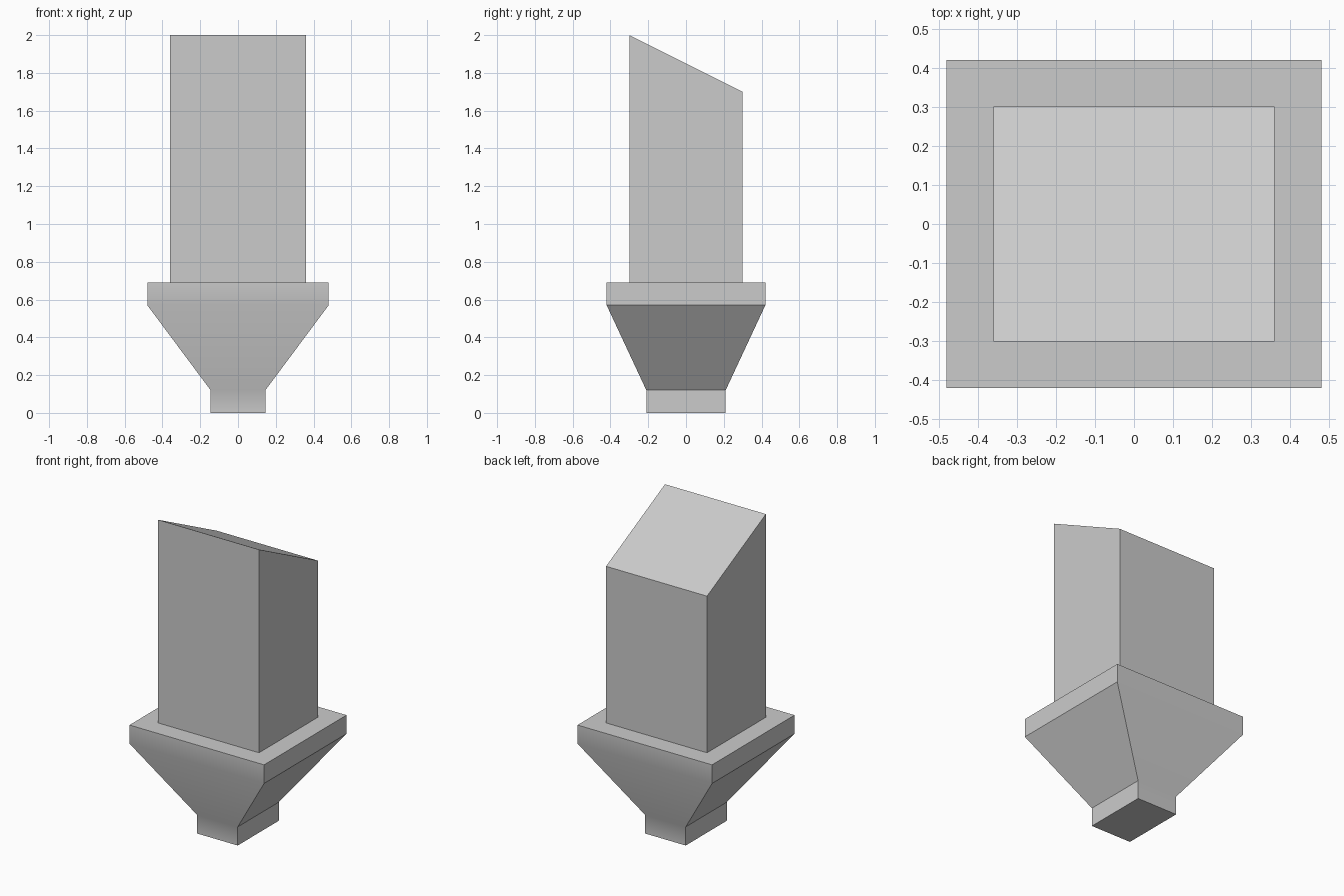
import bpy, bmesh, math

cube = bpy.data.objects.get("Cube")
if cube:
    bpy.data.objects.remove(cube, do_unlink=True)

GREY = (0.6, 0.6, 0.6, 1)
stone = bpy.data.materials.new("plain grey")
stone.use_nodes = True
stone.diffuse_color = GREY
stone.node_tree.nodes["Principled BSDF"].inputs["Base Color"].default_value = GREY


def loft(name, sections):
    """Stack rectangles (half width, half depth, height, drop at back) into a closed solid."""
    bm = bmesh.new()
    rings = [[bm.verts.new((sx * w, sy * d, z - (drop if sy > 0 else 0)))
              for sx, sy in ((-1, -1), (1, -1), (1, 1), (-1, 1))]
             for w, d, z, drop in sections]
    for low, high in zip(rings, rings[1:]):
        for i in range(4):
            j = (i + 1) % 4
            bm.faces.new((low[i], low[j], high[j], high[i]))
    bm.faces.new(rings[0][::-1])
    bm.faces.new(rings[-1])
    mesh = bpy.data.meshes.new(name)
    bm.to_mesh(mesh)
    bm.free()
    mesh.materials.append(stone)
    obj = bpy.data.objects.new(name, mesh)
    bpy.context.collection.objects.link(obj)
    bpy.ops.object.select_all(action="DESELECT")
    obj.select_set(True)
    bpy.context.view_layer.objects.active = obj
    bpy.ops.object.shade_smooth_by_angle(angle=math.radians(30))
    return obj


# Flared pedestal: narrow foot, sloping sides, wide rim
loft("flared_pedestal", [(0.145, 0.21, 0, 0), (0.145, 0.21, 0.12, 0),
                         (0.48, 0.42, 0.57, 0), (0.48, 0.42, 0.69, 0)])

# Tall block with a roof that slopes down to the back
loft("slant_top_block", [(0.36, 0.30, 0.69, 0), (0.36, 0.30, 2.0, 0.30)])
